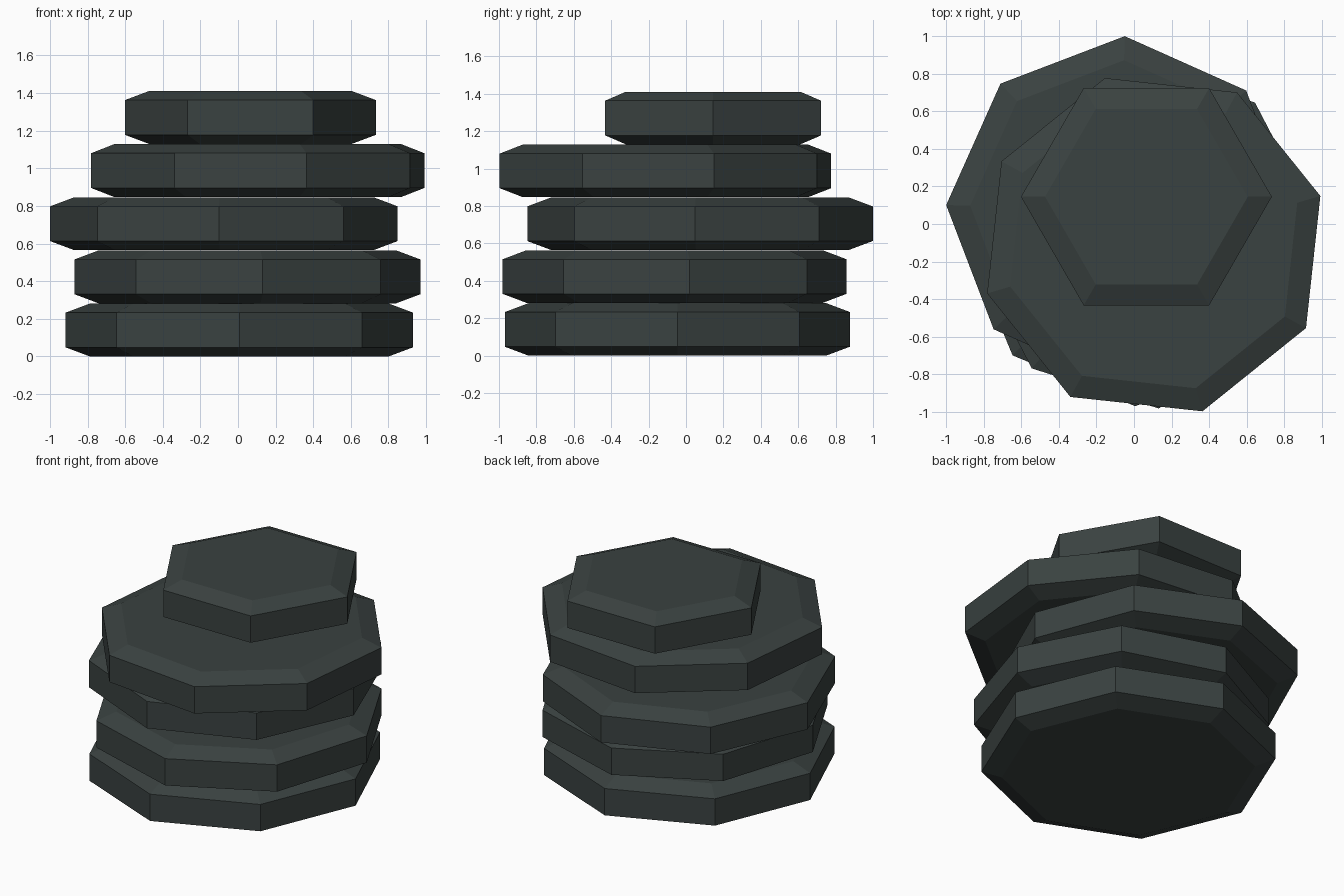
import bpy, bmesh, math

if "Cube" in bpy.data.objects:
    bpy.data.objects.remove(bpy.data.objects["Cube"])

slate = bpy.data.materials.new("dark slate")
slate.diffuse_color = (0.042, 0.054, 0.052, 1)
slate.use_nodes = True
slate.node_tree.nodes["Principled BSDF"].inputs["Base Color"].default_value = slate.diffuse_color

HEIGHT = 0.281   # thickness of one slab
CHAMFER = 0.048  # vertical size of the bevel
INSET = 0.128    # radial size of the bevel


def slab(name, x, y, z, radius, sides, turn):
    """Chamfered regular polygon slab with its base at z."""
    bm = bmesh.new()
    profile = [(radius - INSET, 0), (radius, CHAMFER),
               (radius, HEIGHT - CHAMFER), (radius - INSET, HEIGHT)]
    rings = []
    for r, h in profile:
        angles = [math.radians(turn) + i * math.tau / sides for i in range(sides)]
        rings.append([bm.verts.new((r * math.cos(a), r * math.sin(a), h)) for a in angles])
    for low, high in zip(rings, rings[1:]):
        for i in range(sides):
            j = (i + 1) % sides
            bm.faces.new((low[i], low[j], high[j], high[i]))
    bm.faces.new(rings[0][::-1])
    bm.faces.new(rings[-1])
    mesh = bpy.data.meshes.new(name)
    bm.to_mesh(mesh)
    bm.free()
    mesh.materials.append(slate)
    ob = bpy.data.objects.new(name, mesh)
    ob.location = (x, y, z)
    bpy.context.collection.objects.link(ob)


# Stack from the ground up: x, y, radius, sides, turn in degrees
stack = [
    ("bottom_slab", 0.007, -0.046, 0.923, 8, 0),
    ("second_slab", 0.05, -0.061, 0.923, 8, 5),
    ("third_slab", -0.075, 0.075, 0.924, 8, -1.6),
    ("fourth_slab", 0.105, -0.11, 0.923, 8, 16.3),
    ("top_slab", 0.066, 0.145, 0.667, 6, 0),
]
for i, (name, x, y, radius, sides, turn) in enumerate(stack):
    slab(name, x, y, i * 0.2825, radius, sides, turn)
